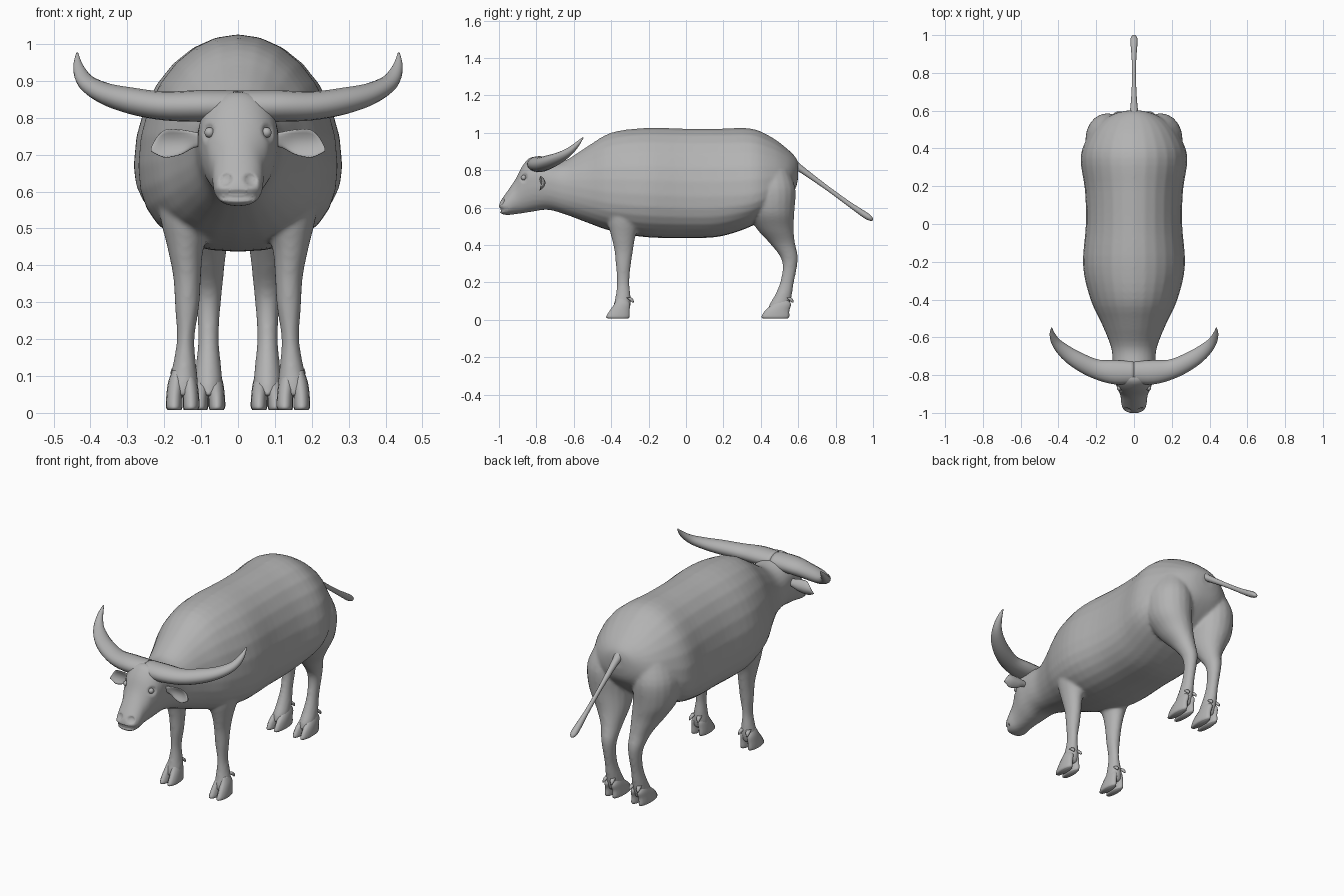
import bpy, bmesh, math
from mathutils import Vector

cube = bpy.data.objects.get("Cube")
if cube:
    bpy.data.objects.remove(cube, do_unlink=True)

X, Y, Z = Vector((1, 0, 0)), Vector((0, 1, 0)), Vector((0, 0, 1))

hide = bpy.data.materials.new("hide_grey")
hide.use_nodes = True
GREY = (0.45, 0.45, 0.45, 1)
hide.diffuse_color = GREY
hide.node_tree.nodes["Principled BSDF"].inputs["Base Color"].default_value = GREY


def smooth_rows(rows, steps):
    """Catmull-Rom interpolation of every column."""
    out = []
    for i in range(len(rows) - 1):
        p0, p1 = rows[max(i - 1, 0)], rows[i]
        p2, p3 = rows[i + 1], rows[min(i + 2, len(rows) - 1)]
        for k in range(steps):
            t = k / steps
            out.append([b + t * (c - a) / 2
                        + t * t * (a - 2.5 * b + 2 * c - d / 2)
                        + t ** 3 * (1.5 * (b - c) + (d - a) / 2)
                        for a, b, c, d in zip(p0, p1, p2, p3)])
    return out + [list(rows[-1])]


def loft(name, rows, frame=None, sides=20, steps=4, power=2.0):
    """Rows are x, y, z, half width, half height (and lower half height)."""
    rows = smooth_rows(rows, steps)
    bm = bmesh.new()
    rings = []
    for i, r in enumerate(rows):
        c = Vector(r[:3])
        if frame:
            u, v = frame
        else:
            t = Vector(rows[min(i + 1, len(rows) - 1)][:3]) - Vector(rows[max(i - 1, 0)][:3])
            u = t.cross(Z).normalized()
            v = u.cross(t).normalized()
        ring = []
        for k in range(sides):
            a = math.tau * k / sides
            ca, sa = math.cos(a), math.sin(a)
            e = 2 / power if sa < 0 else 1
            h = r[4] if sa > 0 else r[-1]
            ring.append(bm.verts.new(c + u * r[3] * math.copysign(abs(ca) ** e, ca)
                                     + v * h * math.copysign(abs(sa) ** e, sa)))
        rings.append(ring)
    for a, b in zip(rings, rings[1:]):
        for k in range(sides):
            n = (k + 1) % sides
            bm.faces.new((a[k], a[n], b[n], b[k]))
    bm.faces.new(rings[0])
    bm.faces.new(rings[-1])
    bmesh.ops.recalc_face_normals(bm, faces=bm.faces)
    me = bpy.data.meshes.new(name)
    bm.to_mesh(me)
    bm.free()
    me.materials.append(hide)
    me.polygons.foreach_set("use_smooth", [True] * len(me.polygons))
    ob = bpy.data.objects.new(name, me)
    bpy.context.collection.objects.link(ob)
    return ob


def flip(rows, s):
    return [(r[0] * s, *r[1:]) for r in rows]


# Trunk, neck and head: y, top, bottom, half width, height of widest point
trunk = [(-1.0, .615, .585, .025, .60), (-.985, .645, .565, .055, .605),
         (-.95, .695, .56, .068, .62), (-.91, .755, .565, .072, .66),
         (-.87, .83, .57, .088, .73), (-.82, .872, .578, .105, .76),
         (-.74, .85, .588, .112, .74), (-.65, .85, .565, .122, .72),
         (-.53, .925, .52, .17, .70), (-.40, 1.0, .475, .23, .68),
         (-.22, 1.025, .442, .27, .67), (0, 1.022, .437, .255, .66),
         (.18, 1.022, .445, .26, .66), (.35, 1.022, .50, .283, .67),
         (.46, .975, .57, .245, .70), (.54, .915, .64, .18, .74),
         (.585, .87, .70, .10, .78), (.60, .84, .76, .04, .80)]
body = loft("body", [(0, y, zw, w, top - zw, zw - bot) for y, top, bot, w, zw in trunk],
            (X, Z), sides=28, power=2.4)

# Legs run from inside the trunk to the fetlock
front_leg = [(.13, -.32, .66, .09, .11), (.135, -.33, .54, .078, .095),
             (.142, -.335, .45, .05, .066), (.138, -.333, .37, .038, .05),
             (.138, -.335, .29, .033, .04), (.142, -.336, .20, .024, .033),
             (.145, -.336, .13, .032, .04), (.148, -.342, .075, .04, .046),
             (.15, -.35, .045, .034, .042)]
back_leg = [(.13, .45, .80, .085, .10), (.14, .45, .70, .115, .135),
            (.135, .455, .58, .11, .125), (.11, .475, .49, .085, .10),
            (.09, .515, .41, .055, .068), (.082, .55, .34, .04, .048),
            (.08, .555, .28, .032, .038), (.08, .54, .20, .028, .037),
            (.08, .52, .13, .034, .046), (.08, .50, .08, .038, .055),
            (.08, .49, .045, .033, .052)]
parts = [body]
for s in (1, -1):
    parts.append(loft("front_leg", flip(front_leg, s), (X, Y)))
    parts.append(loft("back_leg", flip(back_leg, s), (X, Y)))

# Merge trunk and legs into one continuous skin
bpy.ops.object.select_all(action="DESELECT")
for ob in parts:
    ob.select_set(True)
bpy.context.view_layer.objects.active = body
bpy.ops.object.join()
remesh = body.modifiers.new("skin", "REMESH")
remesh.mode = "VOXEL"
remesh.voxel_size = 0.008
remesh.use_smooth_shade = True
relax = body.modifiers.new("relax", "SMOOTH")
relax.factor, relax.iterations = 0.5, 8
for m in ("skin", "relax"):
    bpy.ops.object.modifier_apply(modifier=m)

# Nostrils, eye sockets and mouth pressed into the skin
for v in body.data.vertices:
    if v.co.y > -.8:
        continue
    p = Vector((abs(v.co.x), v.co.y, v.co.z))
    for spot, size, depth in ((Vector((.035, -.985, .632)), .02, .012),
                              (Vector((.085, -.87, .76)), .026, .01)):
        d = (p - spot).length / size
        if d < 1:
            v.co -= v.normal * depth * (1 - d * d)
    if p.y < -.95 and abs(p.z - .59) < .011:
        v.co.y += .008

for s, side in ((1, "left"), (-1, "right")):
    # Horns sweep out, back and up
    horn = [(.0, -.785, .832, .06, .042), (.10, -.785, .832, .064, .043),
            (.20, -.768, .832, .052, .039), (.29, -.727, .846, .046, .036),
            (.36, -.68, .866, .038, .029), (.41, -.63, .895, .026, .022),
            (.432, -.585, .935, .015, .014), (.436, -.55, .975, .003, .003)]
    loft(side + "_horn", flip(horn, s), sides=16)

    # Cupped ears
    ear = [(.085, -.77, .74, .014, .016), (.12, -.765, .74, .012, .022),
           (.155, -.76, .734, .009, .034), (.195, -.76, .73, .008, .038),
           (.22, -.765, .724, .007, .024), (.236, -.77, .714, .004, .005)]
    ob = loft(side + "_ear", flip(ear, s), (Y, Z), sides=16)
    for v in ob.data.vertices:
        v.co.y -= 14 * (v.co.z - .732) ** 2

    # Eyes
    bpy.ops.mesh.primitive_uv_sphere_add(segments=16, ring_count=10, radius=.014,
                                         location=(s * .077, -.868, .76))
    eye = bpy.context.object
    eye.name = side + "_eye"
    eye.data.materials.append(hide)
    bpy.ops.object.shade_smooth()

    # Cloven hooves with dewclaws: foot centre x, sole y, ankle y, sole length
    for end, x, sole, ankle, length in (("front", .15, -.364, -.342, .064),
                                        ("back", .08, .478, .512, .076)):
        for t, toe in ((1, "outer"), (-1, "inner")):
            cx = x + t * .022
            rows = [(cx, sole, .008, .019, length - .006), (cx + t * .001, sole, .018, .0225, length),
                    (cx, sole + .01, .05, .022, length - .01),
                    (cx - t * .004, ankle, .085, .021, length * .66),
                    (cx - t * .008, ankle, .115, .014, .026)]
            loft(f"{side}_{end}_{toe}_hoof", flip(rows, s), (X, Y), sides=14)
            back = ankle + .045
            claw = [(cx - t * .004, back - .012, .12, .012, .016),
                    (cx, back + .003, .108, .011, .013),
                    (cx + t * .003, back + .014, .092, .003, .004)]
            loft(f"{side}_{end}_{toe}_dewclaw", flip(claw, s), (X, Y), sides=8, steps=2)

# Tail with a tufted tip
tail = [(0, .56, .85, .032, .032), (0, .62, .803, .019, .022),
        (0, .75, .708, .011, .015), (0, .87, .62, .012, .016),
        (0, .95, .565, .018, .02), (0, .985, .545, .017, .016),
        (0, 1.0, .537, .006, .006)]
loft("tail", tail, (X, Z), sides=12)
